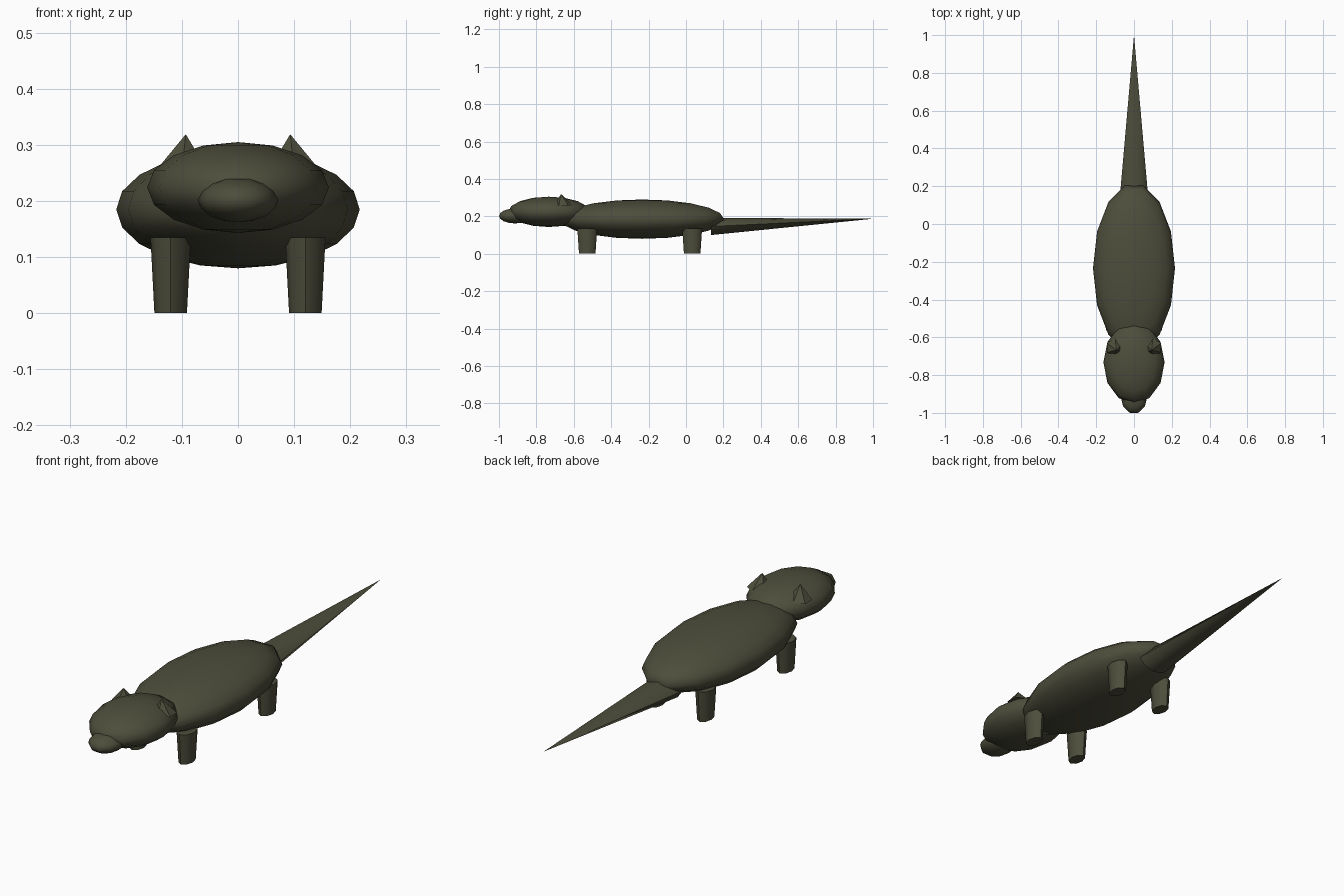
import bpy, bmesh, math
from mathutils import Vector

if "Cube" in bpy.data.objects:
    bpy.data.objects.remove(bpy.data.objects["Cube"])

mat = bpy.data.materials.new("dark_olive")
mat.diffuse_color = (0.075, 0.075, 0.045, 1)
mat.use_nodes = True
mat.node_tree.nodes["Principled BSDF"].inputs["Base Color"].default_value = mat.diffuse_color


def finish(name, bm, angle):
    bmesh.ops.recalc_face_normals(bm, faces=bm.faces)
    me = bpy.data.meshes.new(name)
    bm.to_mesh(me)
    bm.free()
    me.materials.append(mat)
    ob = bpy.data.objects.new(name, me)
    bpy.context.collection.objects.link(ob)
    bpy.ops.object.select_all(action='DESELECT')
    ob.select_set(True)
    bpy.context.view_layer.objects.active = ob
    if angle:
        bpy.ops.object.shade_smooth_by_angle(angle=math.radians(angle))
    return ob


def loft(name, rings, sides, phase=0.0, angle=60):
    """Skin elliptical rings (centre, axis_u, axis_v); zero-size rings become points."""
    bm = bmesh.new()
    loops = []
    for c, u, v in rings:
        c, u, v = Vector(c), Vector(u), Vector(v)
        if u.length < 1e-6:
            loops.append([bm.verts.new(c)])
            continue
        a = [math.tau * i / sides + phase for i in range(sides)]
        loops.append([bm.verts.new(c + u * math.cos(t) + v * math.sin(t)) for t in a])
    for A, B in zip(loops, loops[1:]):
        for i in range(sides):
            j = (i + 1) % sides
            q = [A[i % len(A)], A[j % len(A)], B[j % len(B)], B[i % len(B)]]
            bm.faces.new(list(dict.fromkeys(q)))
    for L in (loops[0], loops[-1]):
        if len(L) > 1:
            bm.faces.new(L)
    return finish(name, bm, angle)


def ball(name, c, r, sides, rows):
    rings = []
    for k in range(rows + 1):
        t = math.pi * k / rows
        s = math.sin(t) if 0 < k < rows else 0
        rings.append(((c[0], c[1], c[2] - r[2] * math.cos(t)),
                      (r[0] * s, 0, 0), (0, r[1] * s, 0)))
    return loft(name, rings, sides)


# Body, head and snout
ball("body", (0, -0.235, 0.185), (0.217, 0.45, 0.105), 14, 10)
ball("head", (0, -0.733, 0.224), (0.162, 0.218, 0.081), 12, 8)
ball("snout", (0, -0.914, 0.202), (0.071, 0.09, 0.04), 10, 8)

# Tail: flattened cone
loft("tail", [((0, 0.132, 0.146), (0.076, 0, 0), (0, -0.003, 0.046)),
              ((0, 1.0, 0.187), (0, 0, 0), (0, 0, 0))], 8)

# Ears and legs on both sides
for side, s in (("left", 1), ("right", -1)):
    loft(side + "_ear", [((s * 0.1, -0.655, 0.258), (0.05, 0, 0), (0, 0.05, 0)),
                         ((s * 0.093, -0.668, 0.319), (0, 0, 0), (0, 0, 0))],
         6, math.pi / 6, angle=0)
    for end, y in (("front", -0.528), ("back", 0.033)):
        loft(f"{end}_{side}_leg",
             [((s * 0.12, y, 0), (0.029, 0, 0), (0, 0.044, 0)),
              ((s * 0.12, y, 0.135), (0.036, 0, 0), (0, 0.053, 0))], 8)
